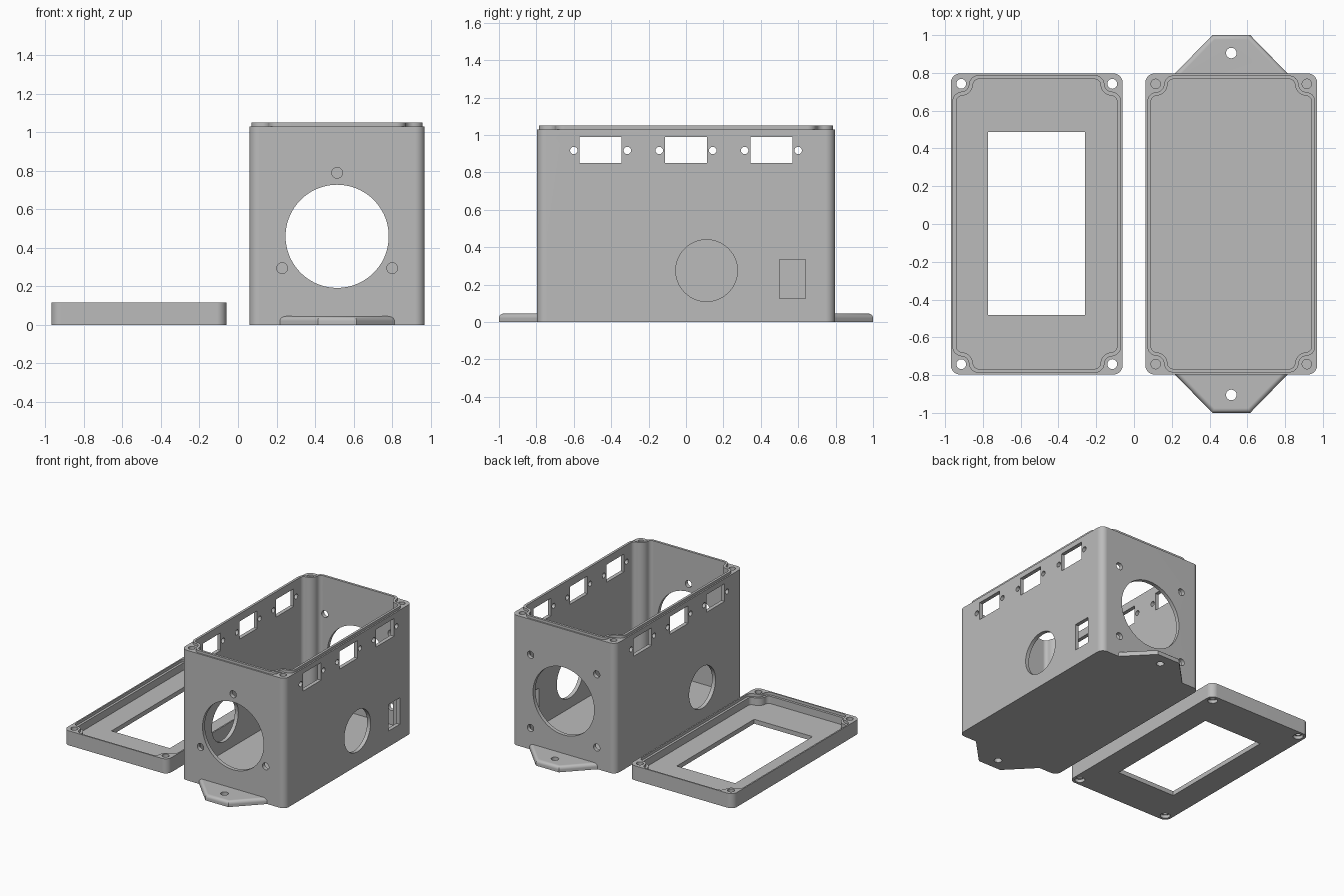
import bpy, bmesh
from math import cos, sin, pi, atan2, sqrt

default = bpy.data.objects.get("Cube")
if default:
    bpy.data.objects.remove(default, do_unlink=True)

grey = bpy.data.materials.new("plain grey")
grey.use_nodes = True
grey.diffuse_color = (0.5, 0.5, 0.5, 1)
grey.node_tree.nodes["Principled BSDF"].inputs["Base Color"].default_value = (0.5, 0.5, 0.5, 1)

HALF_X, HALF_Y = 0.455, 0.797     # half footprint of box and lid
CX = 0.515                        # box at +CX, lid at -CX
POST = 0.055                      # screw post inset from the corner
WALL, LIP = 0.03, 0.011           # inset of cavity and of lip
FLOOR, RIM, TOP = 0.03, 1.03, 1.05
LID_H = 0.115


def arc(cx, cy, r, a0, a1, n):
    return [(cx + r * cos(a0 + (a1 - a0) * i / n), cy + r * sin(a0 + (a1 - a0) * i / n))
            for i in range(n + 1)]


def circle(cx, cy, r, n=32):
    return arc(cx, cy, r, 0, 2 * pi, n)[:-1]


def rect(x0, x1, y0, y1):
    return [(x0, y0), (x1, y0), (x1, y1), (x0, y1)]


def four_corners(corner, cx):
    """Repeat a corner path, given as distances from both outer edges, round the footprint."""
    pts = []
    for sx, sy in ((-1, -1), (1, -1), (1, 1), (-1, 1)):
        path = [(cx + sx * (HALF_X - u), sy * (HALF_Y - v)) for u, v in corner]
        pts += path if sx * sy > 0 else path[::-1]
    return pts


def outer(cx):
    r = 0.05
    return four_corners(arc(r, r, r, pi, 1.5 * pi, 10), cx)


def inner(cx, d):
    """Outline inset by d that wraps inside the four screw posts."""
    f0, r0 = 0.06, 0.033
    yf = POST + sqrt((f0 + r0) ** 2 - (f0 - POST) ** 2)
    a = atan2(POST - yf, POST - f0)
    fillet = arc(f0, yf, f0 - d, pi, a + 2 * pi, 6)
    post = arc(POST, POST, r0 + d, a + pi, pi / 2 - (a + pi), 12)
    return four_corners(fillet + post[1:-1] + [(v, u) for u, v in fillet[::-1]], cx)


def prism(name, pts, lo, hi, axis="z", round_edge=None):
    """Extrude an outline along an axis; round_edge picks edges to round."""
    place = {"x": lambda a, b, h: (h, a, b),
             "y": lambda a, b, h: (a, h, b),
             "z": lambda a, b, h: (a, b, h)}[axis]
    bm = bmesh.new()
    low = [bm.verts.new(place(a, b, lo)) for a, b in pts]
    high = [bm.verts.new(place(a, b, hi)) for a, b in pts]
    bm.faces.new(low)
    bm.faces.new(high)
    for i in range(len(pts)):
        j = (i + 1) % len(pts)
        bm.faces.new((low[i], low[j], high[j], high[i]))
    bmesh.ops.recalc_face_normals(bm, faces=bm.faces)
    if round_edge:
        bmesh.ops.bevel(bm, geom=[e for e in bm.edges if round_edge(e)], offset=0.025,
                        segments=5, profile=0.5, affect="EDGES")
    mesh = bpy.data.meshes.new(name)
    bm.to_mesh(mesh)
    bm.free()
    mesh.materials.append(grey)
    ob = bpy.data.objects.new(name, mesh)
    bpy.context.scene.collection.objects.link(ob)
    return ob


def combine(ob, tool, operation="DIFFERENCE"):
    mod = ob.modifiers.new("shape", "BOOLEAN")
    mod.operation, mod.object, mod.solver = operation, tool, "EXACT"
    bpy.context.view_layer.objects.active = ob
    bpy.ops.object.modifier_apply(modifier=mod.name)
    bpy.data.objects.remove(tool, do_unlink=True)


def cut(ob, pts, lo, hi, axis="z"):
    combine(ob, prism("cutter", pts, lo, hi, axis))


def post_centres(cx):
    return [(cx + sx * (HALF_X - POST), sy * (HALF_Y - POST))
            for sx in (-1, 1) for sy in (-1, 1)]


def finish(ob):
    bpy.ops.object.select_all(action="DESELECT")
    ob.select_set(True)
    bpy.context.view_layer.objects.active = ob
    bpy.ops.object.shade_smooth_by_angle(angle=pi / 6)
    mod = ob.modifiers.new("even shading", "WEIGHTED_NORMAL")
    mod.keep_sharp = True


# Box body with raised lip, cavity and blind screw holes
box = prism("box_body", outer(CX), 0, RIM)
combine(box, prism("lip", inner(CX, LIP), RIM - 0.1, TOP), "UNION")
cut(box, inner(CX, WALL), FLOOR, TOP + 0.1)
for px, py in post_centres(CX):
    cut(box, circle(px, py, 0.025, 24), 0.75, TOP + 0.1)

# Connector slots with screw holes through both long walls
for y in (-0.457, 0, 0.457):
    cut(box, rect(y - 0.112, y + 0.112, 0.85, 0.99), 0, 1.1, "x")
    for side in (-1, 1):
        cut(box, circle(y + side * 0.143, 0.917, 0.02, 20), 0, 1.1, "x")

# Cable openings: one in each long wall, a switch opening in the right one
cut(box, circle(0.11, 0.275, 0.165, 56), 0.85, 1.1, "x")
cut(box, rect(0.5, 0.64, 0.125, 0.335), 0.85, 1.1, "x")
cut(box, circle(-0.29, 0.275, 0.165, 56), 0, 0.2, "x")

# Large round openings in both ends, three screws in front, four behind
FAN_Z = 0.46
cut(box, circle(CX, FAN_Z, 0.268, 72), -1, 1, "y")
for k in range(3):
    a = pi / 2 + k * 2 * pi / 3
    cut(box, circle(CX + 0.33 * cos(a), FAN_Z + 0.33 * sin(a), 0.028, 24), -1, -0.6, "y")
for sx in (-1, 1):
    for sz in (-1, 1):
        cut(box, circle(CX + sx * 0.29, FAN_Z + sz * 0.29, 0.028, 24), 0.6, 1, "y")
finish(box)

# Mounting tabs with rounded upper edges
for name, s in (("front_tab", -1), ("back_tab", 1)):
    outline = [(CX - 0.3, s * 0.775), (CX - 0.3, s * 0.795), (CX - 0.1, s), (CX + 0.1, s),
               (CX + 0.3, s * 0.795), (CX + 0.3, s * 0.775)]
    tab = prism(name, outline, 0, 0.045, round_edge=lambda e: all(
        v.co.z > 0.04 for v in e.verts) and any(abs(v.co.y) > 0.78 for v in e.verts))
    cut(tab, circle(CX, s * 0.905, 0.028, 24), -0.1, 0.2)
    finish(tab)

# Lid lying face down: stepped rim, display window, countersunk screw holes
lid = prism("lid", outer(-CX), 0, LID_H)
cut(lid, inner(-CX, WALL), 0.035, LID_H + 0.1)
cut(lid, inner(-CX, LIP), LID_H - 0.022, LID_H + 0.1)
cut(lid, rect(-0.772, -0.26, -0.482, 0.487), -0.1, 0.2)
for px, py in post_centres(-CX):
    cut(lid, circle(px, py, 0.026, 24), -0.1, 0.2)
    cut(lid, circle(px, py, 0.036, 24), -0.1, 0.025)
finish(lid)
